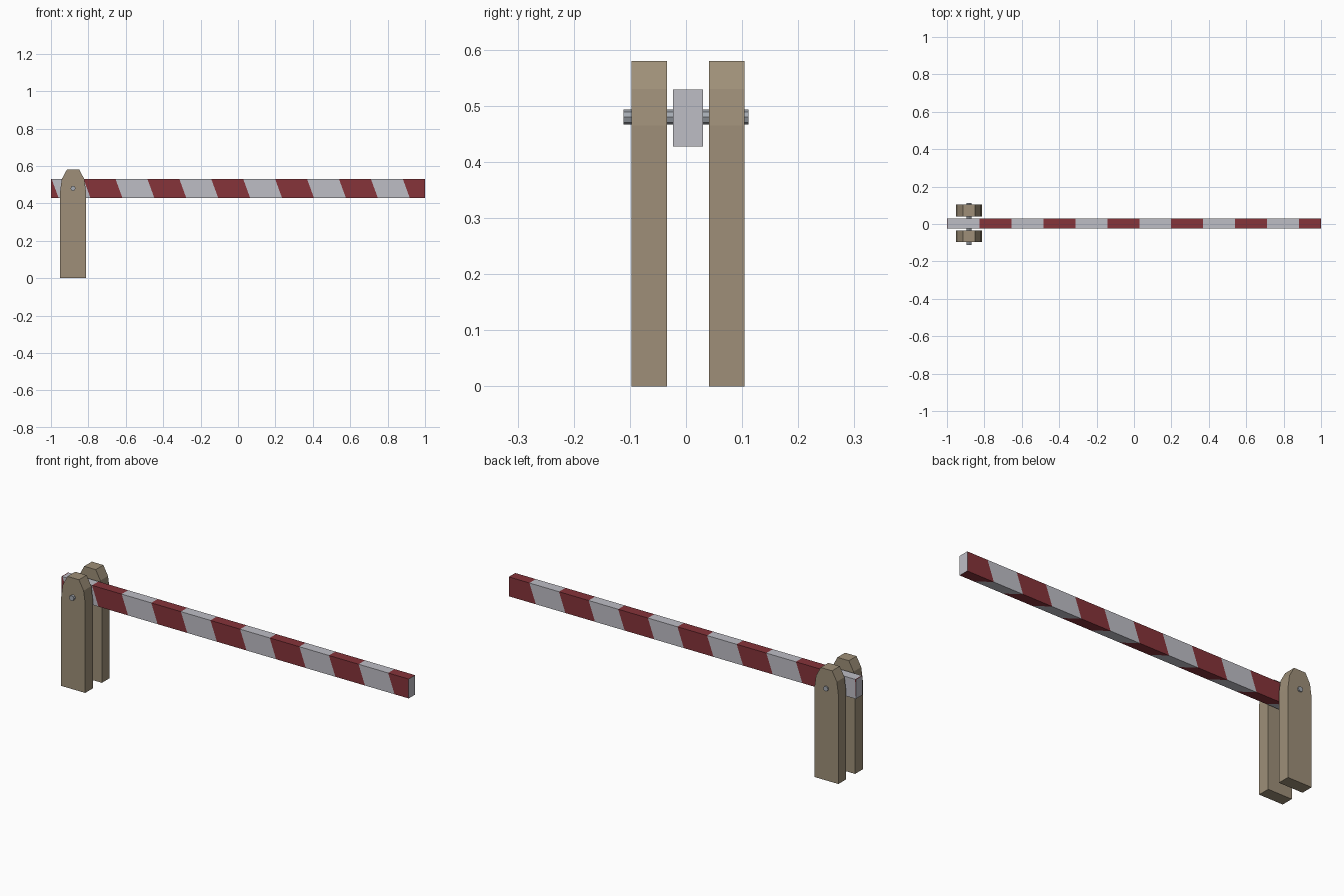
import bpy, bmesh, math
from mathutils import Matrix

if "Cube" in bpy.data.objects:
    bpy.data.objects.remove(bpy.data.objects["Cube"])


def material(name, rgb):
    m = bpy.data.materials.new(name)
    m.diffuse_color = (*rgb, 1)
    m.use_nodes = True
    m.node_tree.nodes["Principled BSDF"].inputs["Base Color"].default_value = m.diffuse_color
    return m


WOOD = material("brown wood", (0.342, 0.275, 0.188))
WHITE = material("off white", (0.515, 0.509, 0.558))
RED = material("dark red", (0.239, 0.033, 0.042))
STEEL = material("grey steel", (0.376, 0.402, 0.445))

PIVOT_X, PIVOT_Z, MID_Y = -0.882, 0.48, 0.0035


def make_object(name, bm, mats):
    bmesh.ops.recalc_face_normals(bm, faces=bm.faces)
    mesh = bpy.data.meshes.new(name)
    bm.to_mesh(mesh)
    bm.free()
    for m in mats:
        mesh.materials.append(m)
    ob = bpy.data.objects.new(name, mesh)
    bpy.context.collection.objects.link(ob)
    return ob


# Two posts: rounded-top profile extruded along y
half = [(0.069, 0.0), (0.069, 0.465), (0.06, 0.53), (0.033, 0.58)]
profile = half + [(-x, z) for x, z in reversed(half)]
for name, y0, y1 in (("front_post", -0.097, -0.034), ("back_post", 0.041, 0.104)):
    bm = bmesh.new()
    face = bm.faces.new([bm.verts.new((PIVOT_X + x, y0, z)) for x, z in profile])
    ext = bmesh.ops.extrude_face_region(bm, geom=[face])
    moved = [v for v in ext["geom"] if isinstance(v, bmesh.types.BMVert)]
    bmesh.ops.translate(bm, verts=moved, vec=(0, y1 - y0, 0))
    make_object(name, bm, [WOOD])

# Axle through both posts
bm = bmesh.new()
bmesh.ops.create_cone(bm, cap_ends=True, segments=8, radius1=0.0135, radius2=0.0135,
                      depth=0.222,
                      matrix=Matrix.Translation((PIVOT_X, 0, PIVOT_Z))
                      @ Matrix.Rotation(math.pi / 2, 4, "X"))
make_object("axle", bm, [STEEL])

# Striped barrier arm: box cut into slanted segments of alternating colour
HALF_Y, Z0, Z1, SLANT = 0.0265, 0.428, 0.529, 0.037
PERIOD = 0.1707
# corner order: bottom front, bottom back, top back, top front
corners = [(SLANT, -HALF_Y, Z0), (-SLANT, HALF_Y, Z0), (0, HALF_Y, Z1), (0, -HALF_Y, Z1)]
bm = bmesh.new()


def ring(x, slant=1):
    return [bm.verts.new((min(1, max(-1, x + dx * slant)), MID_Y + y, z))
            for dx, y, z in corners]


rings = [ring(-1, 0)] + [ring(-0.996 + PERIOD * i) for i in range(12)] + [ring(1, 0)]
for i, (a, b) in enumerate(zip(rings, rings[1:])):
    for k in range(4):
        n = (k + 1) % 4
        f = bm.faces.new((a[k], a[n], b[n], b[k]))
        f.material_index = 1 if i % 2 == 0 else 0
bm.faces.new(rings[0])
bm.faces.new(rings[-1])
bmesh.ops.remove_doubles(bm, verts=bm.verts, dist=0.0005)
# stripes are red on even segments; the last segment ends red
make_object("barrier_arm", bm, [WHITE, RED])
